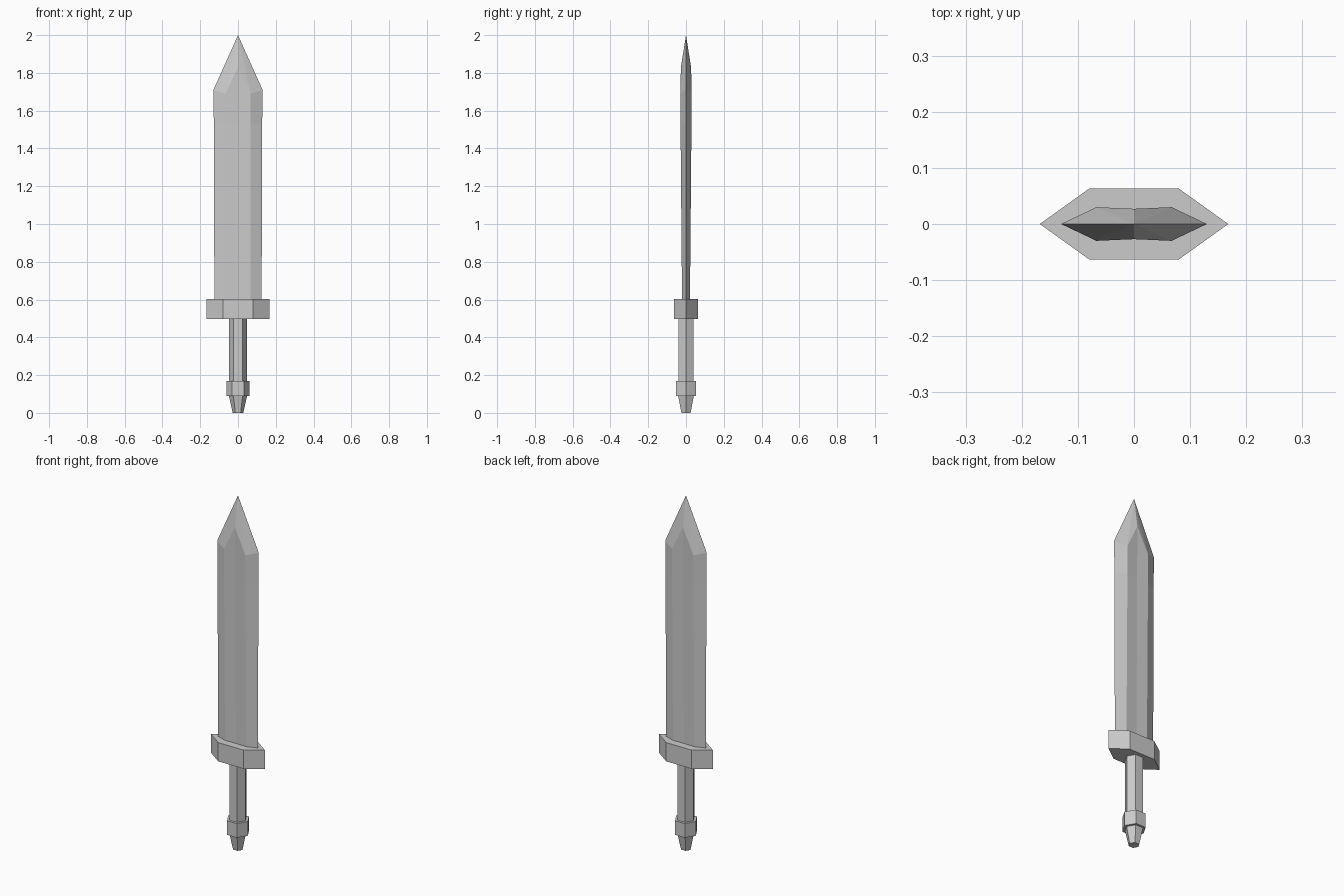
import bpy
import bmesh
from math import cos, sin, pi

if "Cube" in bpy.data.objects:
    bpy.data.objects.remove(bpy.data.objects["Cube"])


def loft(name, rings, tip=None):
    """Skin a stack of equal-length rings, capped flat or drawn to a tip."""
    bm = bmesh.new()
    loops = [[bm.verts.new(p) for p in ring] for ring in rings]
    n = len(loops[0])
    for a, b in zip(loops, loops[1:]):
        for i in range(n):
            j = (i + 1) % n
            bm.faces.new((a[i], a[j], b[j], b[i]))
    bm.faces.new(loops[0][::-1])
    if tip:
        t = bm.verts.new(tip)
        for i in range(n):
            bm.faces.new((loops[-1][i], loops[-1][(i + 1) % n], t))
    else:
        bm.faces.new(loops[-1])
    bmesh.ops.recalc_face_normals(bm, faces=bm.faces)
    mesh = bpy.data.meshes.new(name)
    bm.to_mesh(mesh)
    bm.free()
    ob = bpy.data.objects.new(name, mesh)
    bpy.context.collection.objects.link(ob)
    return ob


def hexagon(r, z):
    return [(r * cos(i * pi / 3), r * sin(i * pi / 3), z) for i in range(6)]


def blade_ring(edge, shoulder, ridge):
    """Eight-point blade section; each argument is (x or y offsets, height)."""
    ex, ez = edge
    sx, sy, sz = shoulder
    ry, rz = ridge
    return [(ex, 0, ez), (sx, sy, sz), (0, ry, rz), (-sx, sy, sz),
            (-ex, 0, ez), (-sx, -sy, sz), (0, -ry, rz), (sx, -sy, sz)]


# Pommel: tapered end and collar
loft("pommel_tip", [hexagon(0.028, 0.0), hexagon(0.048, 0.09)])
loft("pommel_collar", [hexagon(0.062, 0.09), hexagon(0.062, 0.17)])

# Grip
loft("grip", [hexagon(0.047, 0.17), hexagon(0.047, 0.5)])

# Guard: stretched hexagon
guard = [(0.168, 0), (0.08, 0.063), (-0.08, 0.063),
         (-0.168, 0), (-0.08, -0.063), (0.08, -0.063)]
loft("guard", [[(x, y, z) for x, y in guard] for z in (0.497, 0.603)])

# Blade: shallow centre groove, widening slightly toward a faceted point
loft("blade", [
    blade_ring((0.125, 0.6), (0.067, 0.021, 0.6), (0.019, 0.6)),
    blade_ring((0.128, 1.53), (0.067, 0.029, 1.53), (0.024, 1.53)),
    blade_ring((0.13, 1.71), (0.067, 0.03, 1.69), (0.027, 1.83)),
], tip=(0, 0, 2.0))
